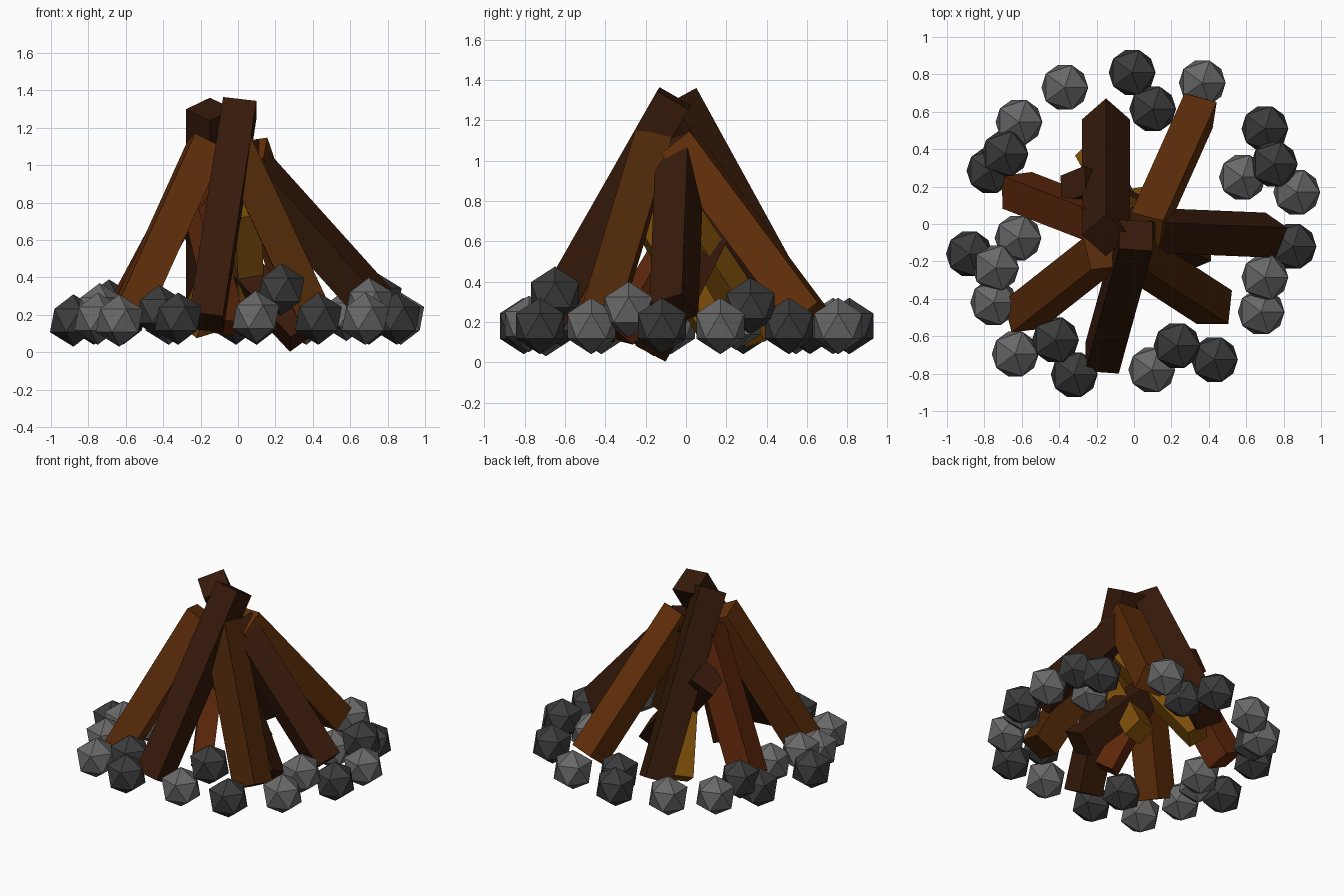
import bpy, math
from mathutils import Vector, Matrix

if "Cube" in bpy.data.objects:
    bpy.data.objects.remove(bpy.data.objects["Cube"])

def mat(name, c):
    m = bpy.data.materials.new(name)
    m.diffuse_color = (*c, 1)
    m.use_nodes = True
    m.node_tree.nodes["Principled BSDF"].inputs["Base Color"].default_value = m.diffuse_color
    return m

light, dark = mat("light_stone", (.14, .14, .14)), mat("dark_stone", (.045, .045, .045))
bark = mat("dark_bark", (.036, .01, .003))
brown = mat("brown_wood", (.075, .02, .002))
rust = mat("rust_wood", (.12, .028, .003))
red = mat("red_wood", (.11, .02, .003))
amber = mat("amber_wood", (.2, .075, .003))

# square log between a bottom and a top point, rolled about its axis
def log(name, a, b, s, roll, m):
    a, b = Vector(a), Vector(b)
    w = (b - a).normalized()
    u = Vector((0, 0, 1)).cross(w).normalized()
    v = w.cross(u)
    rot = Matrix((u, v, w)).transposed().to_4x4() @ Matrix.Rotation(math.radians(roll), 4, 'Z')
    bpy.ops.mesh.primitive_cube_add(size=1)
    o = bpy.context.object
    o.name = name
    o.data.transform(Matrix.Translation((a + b) / 2) @ rot @ Matrix.Diagonal((s, s, (b - a).length, 1)))
    o.data.materials.append(m)

# outer teepee logs
log("front_log", (-.17, -.715, .16), (.01, -.06, 1.31), .18, 13, bark)
log("back_log", (-.15, .56, .17), (-.15, -.06, 1.30), .18, 45, bark)
log("back_right_log", (.345, .605, .23), (.06, -.03, 1.08), .18, 12, rust)
log("right_log", (.73, -.06, .26), (.01, -.03, 1.06), .18, -25, bark)
log("front_right_log", (.43, -.445, .16), (-.01, -.16, 1.1), .185, 30, brown)
log("front_left_log", (-.595, -.485, .17), (-.17, -.15, 1.11), .18, -28, rust)
log("left_log", (-.625, .18, .18), (-.16, .0, 1.05), .18, 25, red)

# thinner inner logs
log("inner_dark_log", (.345, -.15, .09), (-.325, .21, .81), .17, 40, bark)
log("inner_red_log", (-.05, -.34, .13), (-.21, .06, .8), .13, 15, red)
log("inner_amber_log_1", (-.22, .38, .13), (.05, -.1, .85), .14, 20, amber)
log("inner_amber_log_2", (.07, .14, .15), (.04, -.22, .76), .14, 15, amber)

# ring of stones: x, y, z per stone
lights = [(-.37, .73, .18), (.365, .755, .18), (.58, .25, .2), (.87, .17, .18),
          (.70, -.285, .26), (.68, -.47, .18), (.095, -.78, .19), (-.635, -.695, .17),
          (-.75, -.42, .18), (-.74, -.235, .23), (-.62, -.075, .18), (-.615, .545, .18)]
darks = [(-.01, .81, .18), (.10, .615, .18), (.70, .51, .18), (.75, .32, .28),
         (.85, -.12, .18), (.43, -.725, .18), (.23, -.65, .335), (-.32, -.805, .18),
         (-.42, -.62, .22), (-.88, -.16, .17), (-.77, .285, .18), (-.69, .375, .25)]
for kind, m, pts in (("light", light, lights), ("dark", dark, darks)):
    for i, p in enumerate(pts):
        bpy.ops.mesh.primitive_ico_sphere_add(subdivisions=1, radius=.14, location=p)
        o = bpy.context.object
        o.name = f"{kind}_stone_{i + 1}"
        o.data.materials.append(m)
